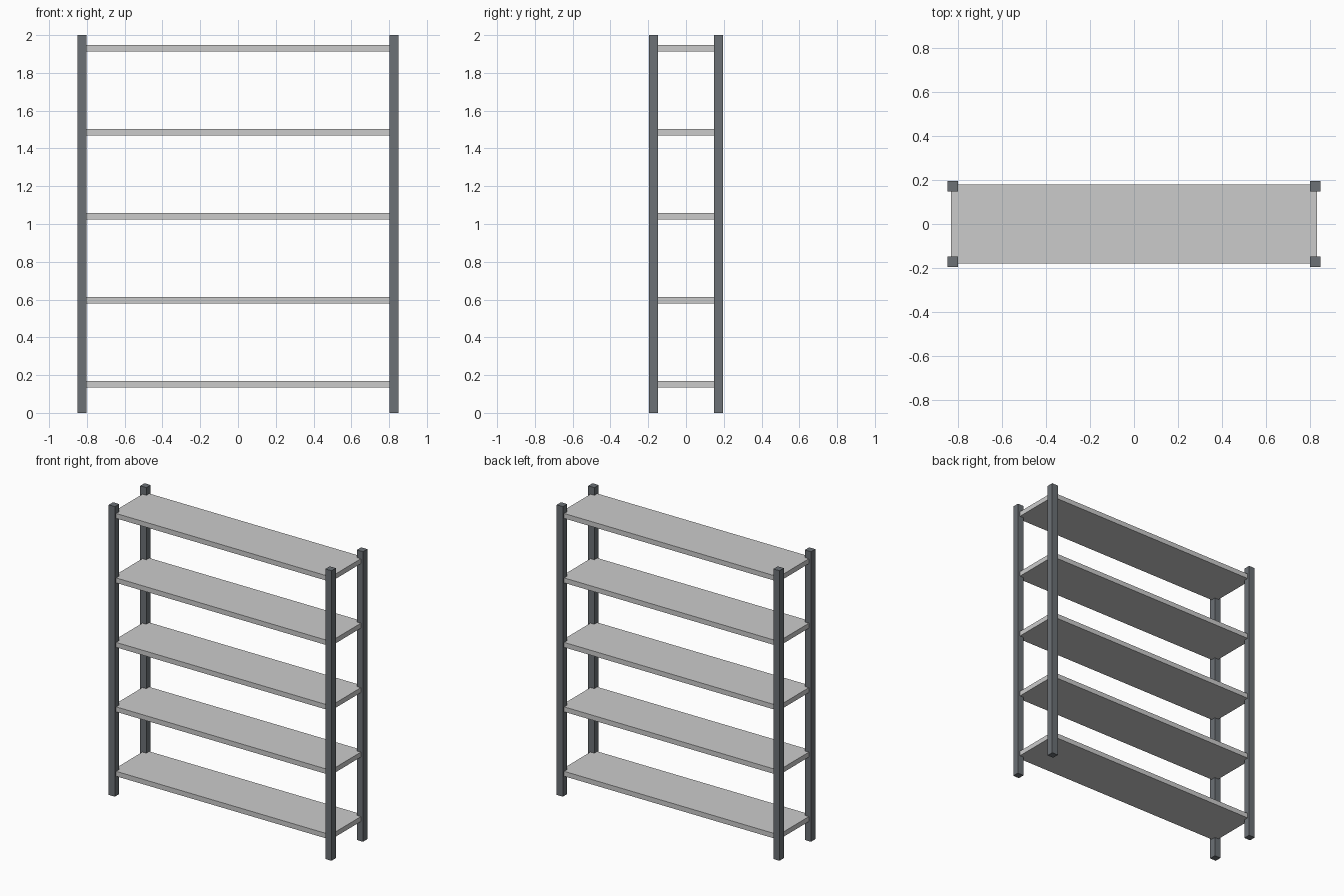
import bpy

if "Cube" in bpy.data.objects:
    bpy.data.objects.remove(bpy.data.objects["Cube"])

HALF_X, HALF_Y, HEIGHT = 0.85, 0.195, 2.0
POST = 0.047


def box(name, center, size, material=None):
    bpy.ops.mesh.primitive_cube_add(size=1, location=center)
    obj = bpy.context.object
    obj.name = name
    obj.scale = size
    bpy.ops.object.transform_apply(location=False, rotation=False, scale=True)
    if material:
        obj.data.materials.append(material)
    return obj


steel = bpy.data.materials.new("dark_steel")
steel.diffuse_color = (0.15, 0.165, 0.18, 1)
steel.use_nodes = True
steel.node_tree.nodes["Principled BSDF"].inputs["Base Color"].default_value = steel.diffuse_color

# Four square corner posts
for side, sx in (("left", -1), ("right", 1)):
    for end, sy in (("front", -1), ("back", 1)):
        box(f"{end}_{side}_post",
            (sx * (HALF_X - POST / 2), sy * (HALF_Y - POST / 2), HEIGHT / 2),
            (POST, POST, HEIGHT), steel)

# Five evenly spaced shelf boards, corners set into the posts
for i in range(5):
    box(f"shelf_{i + 1}", (0, 0, 0.152 + i * 0.4445), (1.666, 0.36, 0.034))
